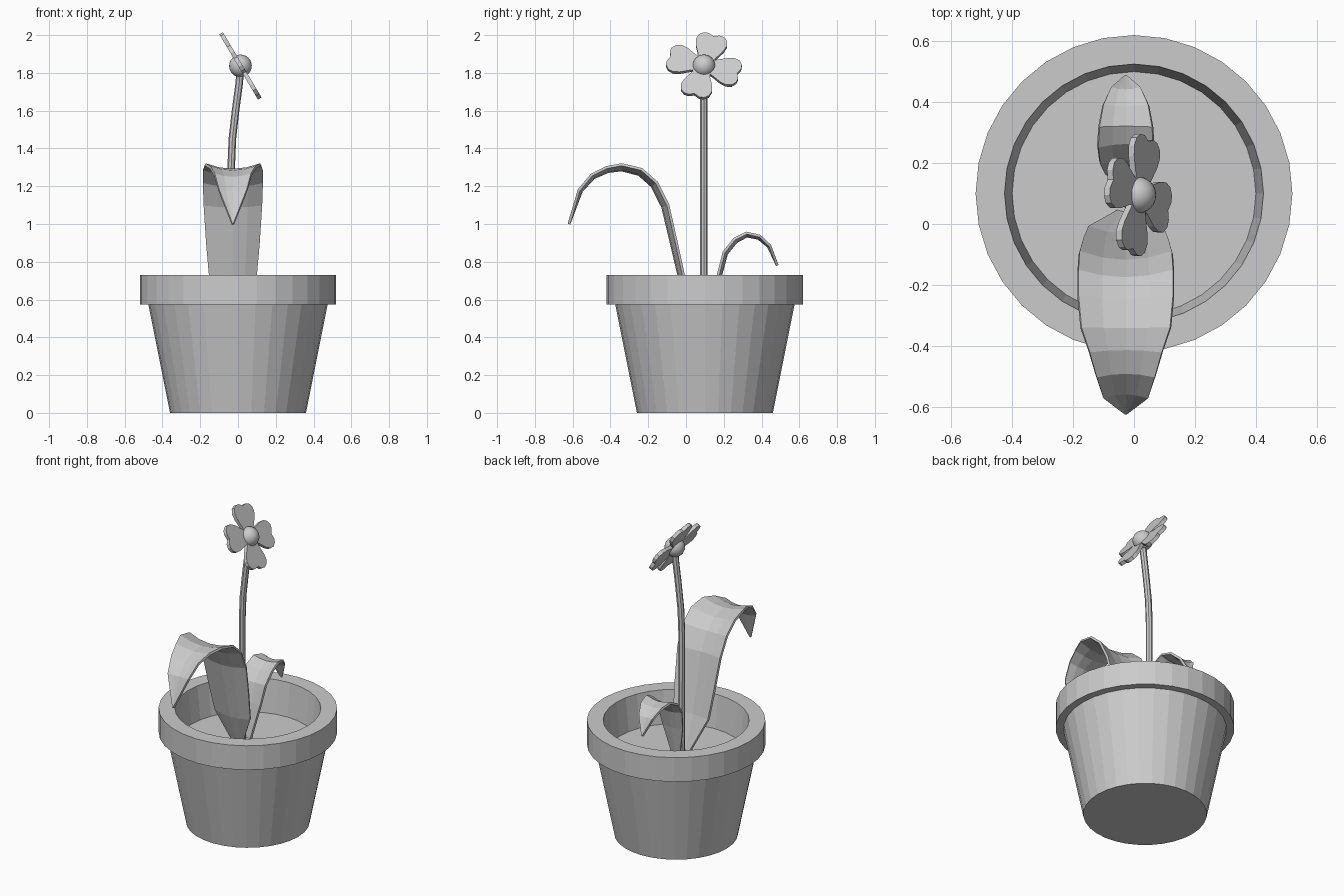
import bpy, bmesh, math
from mathutils import Matrix, Vector

if "Cube" in bpy.data.objects:
    bpy.data.objects.remove(bpy.data.objects["Cube"])

CY = 0.10  # pot axis in y


def make_object(name, bm):
    bmesh.ops.recalc_face_normals(bm, faces=bm.faces)
    mesh = bpy.data.meshes.new(name)
    bm.to_mesh(mesh)
    bm.free()
    ob = bpy.data.objects.new(name, mesh)
    bpy.context.collection.objects.link(ob)
    return ob


def lathe(name, profile, sides=32):
    """Revolve a (radius, z) profile about the pot axis and cap both ends."""
    bm = bmesh.new()
    rings = [[bm.verts.new((r * math.cos(2 * math.pi * i / sides),
                            CY + r * math.sin(2 * math.pi * i / sides), z))
              for i in range(sides)] for r, z in profile]
    for a, b in zip(rings, rings[1:]):
        for i in range(sides):
            j = (i + 1) % sides
            bm.faces.new((a[i], a[j], b[j], b[i]))
    bm.faces.new(rings[0][::-1])
    bm.faces.new(rings[-1])
    return make_object(name, bm)


def leaf(name, x, sign, stations, cup=0.2, thickness=0.014):
    """Arching cupped leaf; stations are (y, z, half width) along its rim."""
    bm = bmesh.new()
    rows = []
    for i, (y, z, w) in enumerate(stations):
        a, b = stations[max(i - 1, 0)], stations[min(i + 1, len(stations) - 1)]
        t = Vector((b[0] - a[0], b[1] - a[1])).normalized()
        n = Vector((t.y, -t.x)) * -sign
        row = []
        for s in (-1, -0.5, 0, 0.5, 1):
            sink = cup * w * (1 - s * s)
            row.append(bm.verts.new((x + s * w, y - n.x * sink, z - n.y * sink)))
        rows.append(row)
    for p, q in zip(rows, rows[1:]):
        for i in range(4):
            bm.faces.new((p[i], p[i + 1], q[i + 1], q[i]))
    ob = make_object(name, bm)
    mod = ob.modifiers.new("thickness", 'SOLIDIFY')
    mod.thickness = thickness
    mod.offset = 0
    return ob


# Pot with overhanging rim, closed at soil level
lathe("flower_pot", [(0.36, 0), (0.475, 0.575), (0.52, 0.575), (0.52, 0.73),
                     (0.425, 0.73), (0.40, 0.52)])

# Leaves
leaf("large_leaf", -0.027, -1, [
    (0.04, 0.52, 0.03), (-0.013, 0.73, 0.125), (-0.05, 0.90, 0.14),
    (-0.095, 1.10, 0.153), (-0.155, 1.22, 0.157), (-0.235, 1.29, 0.157),
    (-0.34, 1.315, 0.147), (-0.42, 1.30, 0.12), (-0.50, 1.26, 0.097),
    (-0.567, 1.18, 0.075), (-0.62, 1.0, 0.004)])
leaf("small_leaf", -0.027, 1, [
    (0.135, 0.52, 0.025), (0.17, 0.73, 0.07), (0.20, 0.85, 0.085),
    (0.255, 0.92, 0.092), (0.32, 0.953, 0.088), (0.39, 0.937, 0.075),
    (0.445, 0.885, 0.05), (0.484, 0.78, 0.004)])

# Stem
curve = bpy.data.curves.new("stem", 'CURVE')
curve.dimensions = '3D'
curve.bevel_depth = 0.02
curve.bevel_resolution = 2
curve.use_fill_caps = True
path = [(-0.035, 0.50), (-0.036, 1.30), (-0.03, 1.45), (-0.013, 1.60),
        (0.007, 1.75), (0.013, 1.84)]
spline = curve.splines.new('POLY')
spline.points.add(len(path) - 1)
for p, (x, z) in zip(spline.points, path):
    p.co = (x, 0.095, z, 1)
stem = bpy.data.objects.new("stem", curve)
bpy.context.collection.objects.link(stem)
bpy.ops.object.select_all(action='DESELECT')
stem.select_set(True)
bpy.context.view_layer.objects.active = stem
bpy.ops.object.convert(target='MESH')
bpy.ops.object.shade_smooth_by_angle()

# Petals: notched outline, extruded, four around a tilted axis
centre = Vector((0.013, 0.095, 1.837))
normal = Vector((0.86, 0, 0.51)).normalized()
u = Vector((0, 1, 0))
v = normal.cross(u)
frame = Matrix.Translation(centre) @ Matrix((u, v, normal)).transposed().to_4x4()
half = [(0.0, 0.03), (0.06, 0.05), (0.11, 0.076), (0.145, 0.085),
        (0.175, 0.077), (0.193, 0.055), (0.196, 0.03)]
outline = half + [(0.183, 0)] + [(r, -w) for r, w in reversed(half)]
for k in range(4):
    bm = bmesh.new()
    face = bm.faces.new([bm.verts.new((r, w, -0.011)) for r, w in outline])
    ext = bmesh.ops.extrude_face_region(bm, geom=[face])
    top = [g for g in ext["geom"] if isinstance(g, bmesh.types.BMVert)]
    bmesh.ops.translate(bm, verts=top, vec=(0, 0, 0.022))
    turn = Matrix.Rotation(math.radians(74 + 90 * k), 4, 'Z')
    bmesh.ops.transform(bm, matrix=frame @ turn, verts=bm.verts)
    make_object(f"petal_{k + 1}", bm)

# Flower centre
bpy.ops.mesh.primitive_uv_sphere_add(segments=24, ring_count=12, radius=0.06,
                                     location=centre)
bpy.context.object.name = "flower_centre"
bpy.ops.object.shade_smooth()
